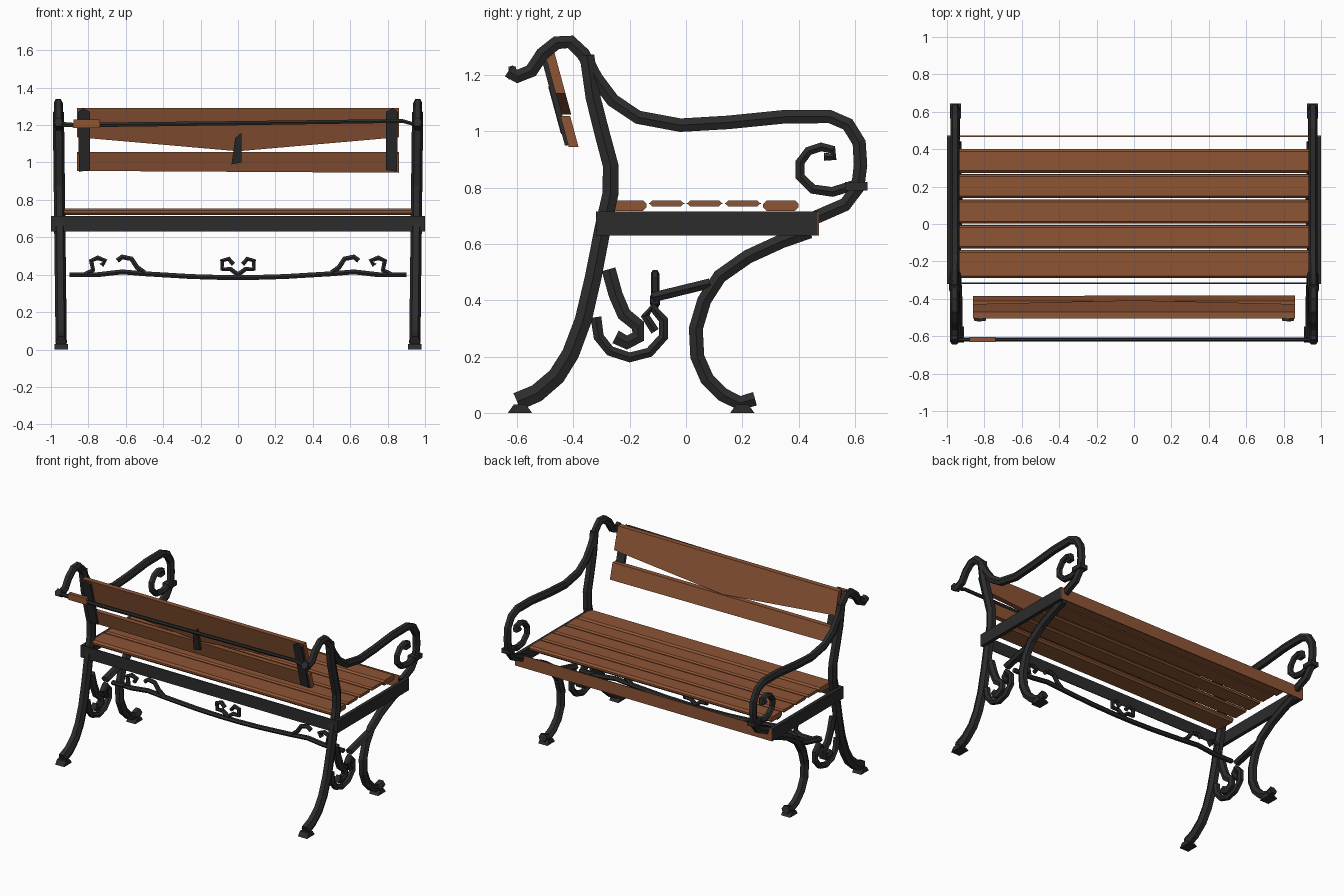
import bpy, bmesh
from mathutils import Vector

if "Cube" in bpy.data.objects:
    bpy.data.objects.remove(bpy.data.objects["Cube"])


def material(name, rgb):
    m = bpy.data.materials.new(name)
    m.diffuse_color = (*rgb, 1)
    m.use_nodes = True
    m.node_tree.nodes["Principled BSDF"].inputs["Base Color"].default_value = m.diffuse_color
    return m


IRON = material("dark iron", (0.025, 0.025, 0.025))
WOOD = material("brown wood", (0.27, 0.09, 0.036))


def finish(name, bm, mat):
    bmesh.ops.recalc_face_normals(bm, faces=bm.faces)
    me = bpy.data.meshes.new(name)
    bm.to_mesh(me)
    bm.free()
    me.materials.append(mat)
    ob = bpy.data.objects.new(name, me)
    bpy.context.collection.objects.link(ob)
    return ob


def box(name, x, y, z, mat, bevel=0):
    bm = bmesh.new()
    bmesh.ops.create_cube(bm, size=1)
    for v in bm.verts:
        v.co = Vector([(r[0] + r[1]) / 2 + c * (r[1] - r[0]) for c, r in zip(v.co, (x, y, z))])
    if bevel:
        edges = [e for e in bm.edges if abs(e.verts[0].co.x - e.verts[1].co.x) > 0.1]
        bmesh.ops.bevel(bm, geom=edges, offset=bevel, segments=1, affect='EDGES')
    return finish(name, bm, mat)


# Sweep a six-sided bar along a flat path; place(a, b, d) maps it into space
def bar(name, path, width, depth, place, taper=1.0, mat=IRON):
    bm = bmesh.new()
    pts = [Vector(p) for p in path]
    rings = []
    for i, p in enumerate(pts):
        t = (pts[min(i + 1, len(pts) - 1)] - pts[max(i - 1, 0)]).normalized()
        n = Vector((-t.y, t.x))
        s = 1 + (taper - 1) * i / (len(pts) - 1)
        ring = []
        for u, w in ((1, .55), (1, -.55), (0, -1), (-1, -.55), (-1, .55), (0, 1)):
            q = p + n * u * width / 2 * s
            ring.append(bm.verts.new(place(q.x, q.y, w * depth / 2)))
        rings.append(ring)
    for a, b in zip(rings, rings[1:]):
        for k in range(6):
            bm.faces.new((a[k], a[(k + 1) % 6], b[(k + 1) % 6], b[k]))
    bm.faces.new(rings[0])
    bm.faces.new(rings[-1])
    return finish(name, bm, mat)


BACK_LEG = [(-.60, .04), (-.53, .07), (-.46, .13), (-.41, .21), (-.365, .33), (-.33, .48),
            (-.295, .66), (-.268, .78), (-.268, .88), (-.30, 1.0), (-.33, 1.12), (-.352, 1.27)]
ARM = [(-.63, 1.215), (-.60, 1.195), (-.55, 1.215), (-.51, 1.275), (-.46, 1.315), (-.41, 1.318),
       (-.365, 1.275), (-.32, 1.19), (-.26, 1.11), (-.17, 1.05), (-.02, 1.022), (.15, 1.032),
       (.35, 1.052), (.51, 1.053), (.575, 1.025), (.615, .96), (.62, .88), (.61, .80), (.565, .74), (.45, .69)]
ARM_SCROLL = [(.60, .81), (.52, .785), (.45, .795), (.405, .84), (.405, .89), (.435, .93),
              (.48, .945), (.52, .935), (.525, .91), (.49, .91)]
FRONT_LEG = [(.44, .645), (.34, .61), (.22, .555), (.12, .485), (.065, .40), (.035, .30),
             (.04, .20), (.075, .12), (.13, .065), (.19, .035), (.245, .05)]
SIDE_CURL = [(-.275, .51), (-.25, .42), (-.22, .35), (-.17, .31), (-.17, .27), (-.21, .25), (-.25, .27)]
SIDE_HOOK = [(-.32, .34), (-.31, .27), (-.27, .22), (-.20, .197), (-.13, .215), (-.08, .27),
             (-.08, .33), (-.12, .375), (-.145, .345), (-.11, .29)]

# Cast side frames with curled arms and legs
for side, s in (("left", -1), ("right", 1)):
    def on_side(a, b, d, s=s):
        lean = 0.945 + 0.012 * min(b, 1.3)
        return (s * (lean + d), a, b)

    bar(side + "_back_leg", BACK_LEG, .065, .06, on_side, .8)
    bar(side + "_arm", ARM, .048, .048, on_side)
    bar(side + "_arm_scroll", ARM_SCROLL, .036, .045, on_side, .8)
    bar(side + "_front_leg", FRONT_LEG, .05, .06, on_side)
    bar(side + "_lower_curl", SIDE_CURL, .05, .045, on_side)
    bar(side + "_lower_hook", SIDE_HOOK, .038, .045, on_side, .8)
    bar(side + "_leg_brace", [(.085, .46), (-.12, .41)], .035, .06, on_side)
    for part, y in (("back", -.59), ("front", .20)):
        foot = box(f"{side}_{part}_foot", sorted((s * .91, s * .98)), (y - .043, y + .043), (0, .03), IRON)
        for v in foot.data.vertices:
            if v.co.z > .02:
                v.co.y = y + (v.co.y - y) * .5
    xs = lambda a, b: sorted((s * a, s * b))
    box(side + "_arm_clamp", xs(.925, .985), (.565, .645), (.79, .82), IRON)
    box(side + "_seat_rail", xs(.975, 1.0), (-.32, .468), (.63, .715), IRON)

# Thin seat aprons: iron behind, wood in front
box("back_apron", (-.995, .995), (-.32, -.314), (.63, .715), IRON)
box("front_apron", (-1, 1), (.466, .472), (.63, .715), WOOD)

# Seat planks
for i, (y0, y1) in enumerate(((-.29, -.14), (-.132, -.006), (.002, .13), (.138, .266), (.274, .40))):
    low = .718 if i in (0, 4) else .734
    box(f"seat_plank_{i + 1}", (-.94, .94), (y0, y1), (low, .754), WOOD, .012)


# Leaning backrest: outline in x and z, extruded through the lean
def leaning(name, outline, offset, thick, mat):
    bm = bmesh.new()
    loops = []
    for o in (offset, offset + thick):
        loops.append([bm.verts.new((x, -.50 + (1.29 - z) * .27 + o, z)) for x, z in outline])
    n = len(outline)
    for k in range(n):
        j = (k + 1) % n
        bm.faces.new((loops[0][k], loops[0][j], loops[1][j], loops[1][k]))
    for loop in loops:
        bm.faces.new(loop)
    return finish(name, bm, mat)


leaning("upper_back_plank", [(-.86, 1.29), (.86, 1.29), (.86, 1.135), (0, 1.06), (-.86, 1.135)], -.005, .035, WOOD)
leaning("lower_back_plank", [(-.86, 1.055), (.86, 1.055), (.86, .945), (-.86, .955)], -.01, .035, WOOD)
for side, s in (("left", -1), ("right", 1)):
    leaning(side + "_back_bracket", [(s * .79, .96), (s * .85, .95), (s * .855, 1.27), (s * .83, 1.29), (s * .79, 1.27)],
            -.022, .02, IRON)
leaning("middle_back_bracket", [(-.035, .99), (.02, 1.0), (.02, 1.16), (-.015, 1.13)], -.025, .02, IRON)

# Rod behind the backrest, with a short wooden sleeve
bar("back_rod", [(-.96, 1.205), (-.88, 1.20), (0, 1.21), (.88, 1.222), (.955, 1.20)], .026, .022,
    lambda a, b, d: (a, -.617 + d, b), .7)
box("rod_sleeve", (-.88, -.74), (-.63, -.604), (1.185, 1.23), WOOD)

# Ornamental stretcher between the legs
for side, s in (("left", -1), ("right", 1)):
    def across(a, b, d, s=s):
        return (s * a, -.11 + d, b)

    bar(side + "_stretcher", [(0, .385), (.08, .385), (.25, .39), (.50, .405), (.62, .415), (.75, .40), (.90, .40)],
        .026, .035, across)
    bar(side + "_middle_curl", [(0, .40), (.04, .43), (.085, .43), (.085, .475), (.05, .485), (.025, .455)],
        .024, .03, across)
    bar(side + "_inner_curl", [(.50, .41), (.54, .44), (.57, .485), (.62, .495), (.645, .475)], .026, .03, across)
    bar(side + "_outer_curl", [(.82, .40), (.775, .425), (.785, .475), (.75, .49), (.71, .475), (.73, .45)],
        .026, .03, across)
